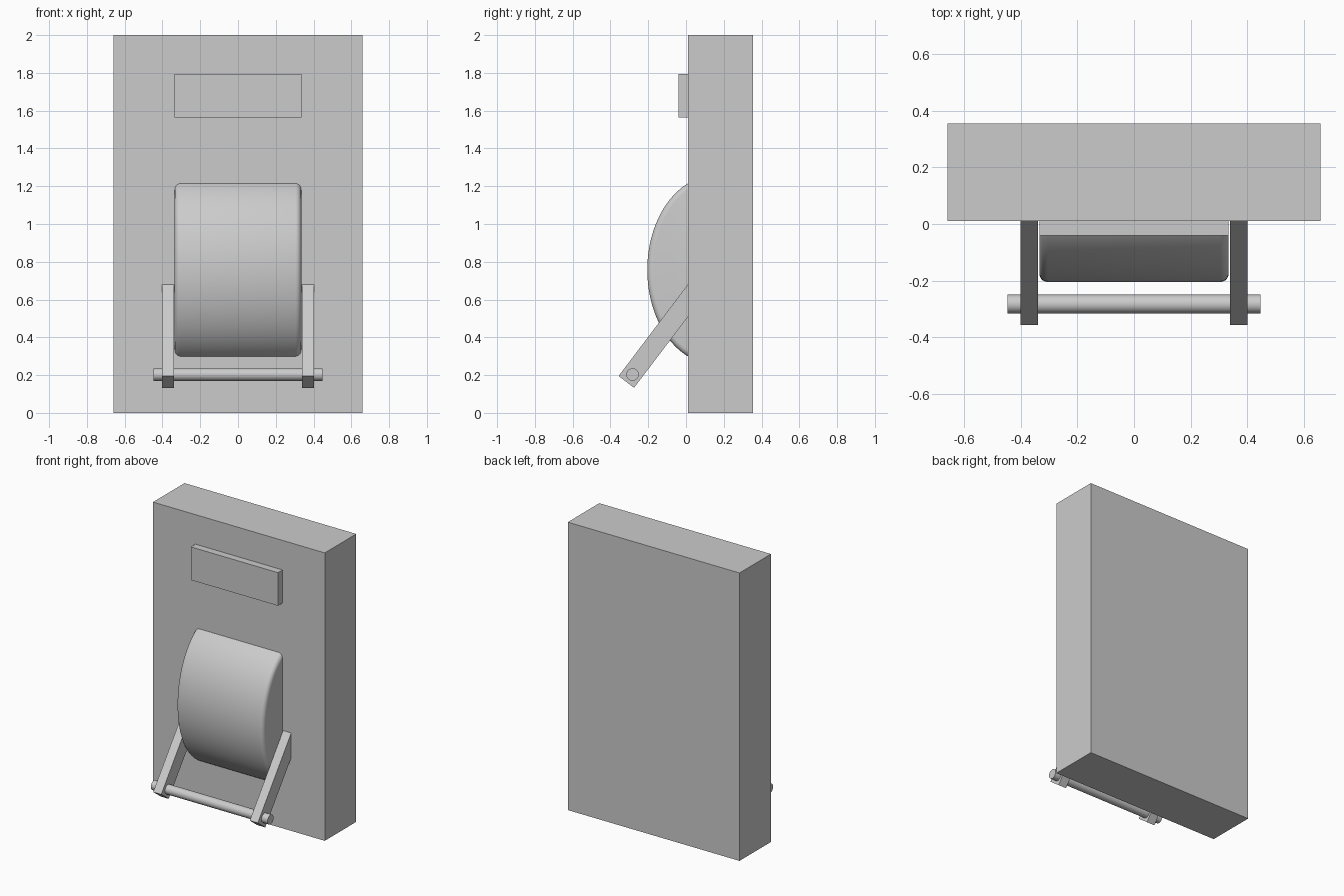
import bpy, bmesh, math
from mathutils import Matrix

old = bpy.data.objects.get("Cube")
if old:
    bpy.data.objects.remove(old, do_unlink=True)

grey = bpy.data.materials.new("plain grey")
grey.use_nodes = True
COLOUR = (0.6, 0.6, 0.6, 1)
grey.diffuse_color = COLOUR
grey.node_tree.nodes["Principled BSDF"].inputs["Base Color"].default_value = COLOUR


def extrude_x(name, profile, x0, x1):
    """Solid from a (y, z) profile swept between two x positions."""
    bm = bmesh.new()
    ends = [[bm.verts.new((x, y, z)) for y, z in profile] for x in (x0, x1)]
    n = len(profile)
    for i in range(n):
        j = (i + 1) % n
        bm.faces.new((ends[0][i], ends[0][j], ends[1][j], ends[1][i]))
    bm.faces.new(ends[0])
    bm.faces.new(ends[1])
    bmesh.ops.recalc_face_normals(bm, faces=bm.faces)
    mesh = bpy.data.meshes.new(name)
    bm.to_mesh(mesh)
    bm.free()
    mesh.materials.append(grey)
    obj = bpy.data.objects.new(name, mesh)
    bpy.context.collection.objects.link(obj)
    return obj


def rect(y0, y1, z0, z1):
    return [(y0, z0), (y1, z0), (y1, z1), (y0, z1)]


def ellipse(y, z, ry, rz, n):
    return [(y + ry * math.cos(math.tau * i / n), z + rz * math.sin(math.tau * i / n))
            for i in range(n)]


def smooth(obj):
    bpy.ops.object.select_all(action='DESELECT')
    obj.select_set(True)
    bpy.context.view_layer.objects.active = obj
    bpy.ops.object.shade_smooth_by_angle(angle=math.radians(35))


# Cabinet and the raised plate near its top
extrude_x("cabinet", rect(0.01, 0.355, 0, 2), -0.66, 0.66)
extrude_x("name_plate", rect(-0.04, 0.02, 1.565, 1.795), -0.335, 0.335)

# Bulging drum with rounded end rims, trimmed just inside the cabinet face
drum = extrude_x("drum", ellipse(0.15, 0.757, 0.355, 0.498, 96), -0.335, 0.335)
bm = bmesh.new()
bm.from_mesh(drum.data)
rims = [e for e in bm.edges if abs(e.verts[0].co.x - e.verts[1].co.x) < 1e-5]
bmesh.ops.bevel(bm, geom=rims, offset=0.03, segments=5, profile=0.5, affect='EDGES')
cut = bmesh.ops.bisect_plane(bm, geom=bm.verts[:] + bm.edges[:] + bm.faces[:],
                             plane_co=(0, 0.015, 0), plane_no=(0, 1, 0), clear_outer=True)
bmesh.ops.holes_fill(bm, edges=[e for e in bm.edges if e.is_boundary])
bm.to_mesh(drum.data)
bm.free()
smooth(drum)

# Slanted arms on both sides
arm = [(0.01, 0.68), (-0.357, 0.195), (-0.275, 0.133), (0.01, 0.508)]
for side, sign in (("left", 1), ("right", -1)):
    extrude_x(side + "_arm", arm, sign * 0.34, sign * 0.402)

# Cross bar through the arm ends
smooth(extrude_x("cross_bar", ellipse(-0.283, 0.203, 0.033, 0.033, 32), -0.448, 0.448))
